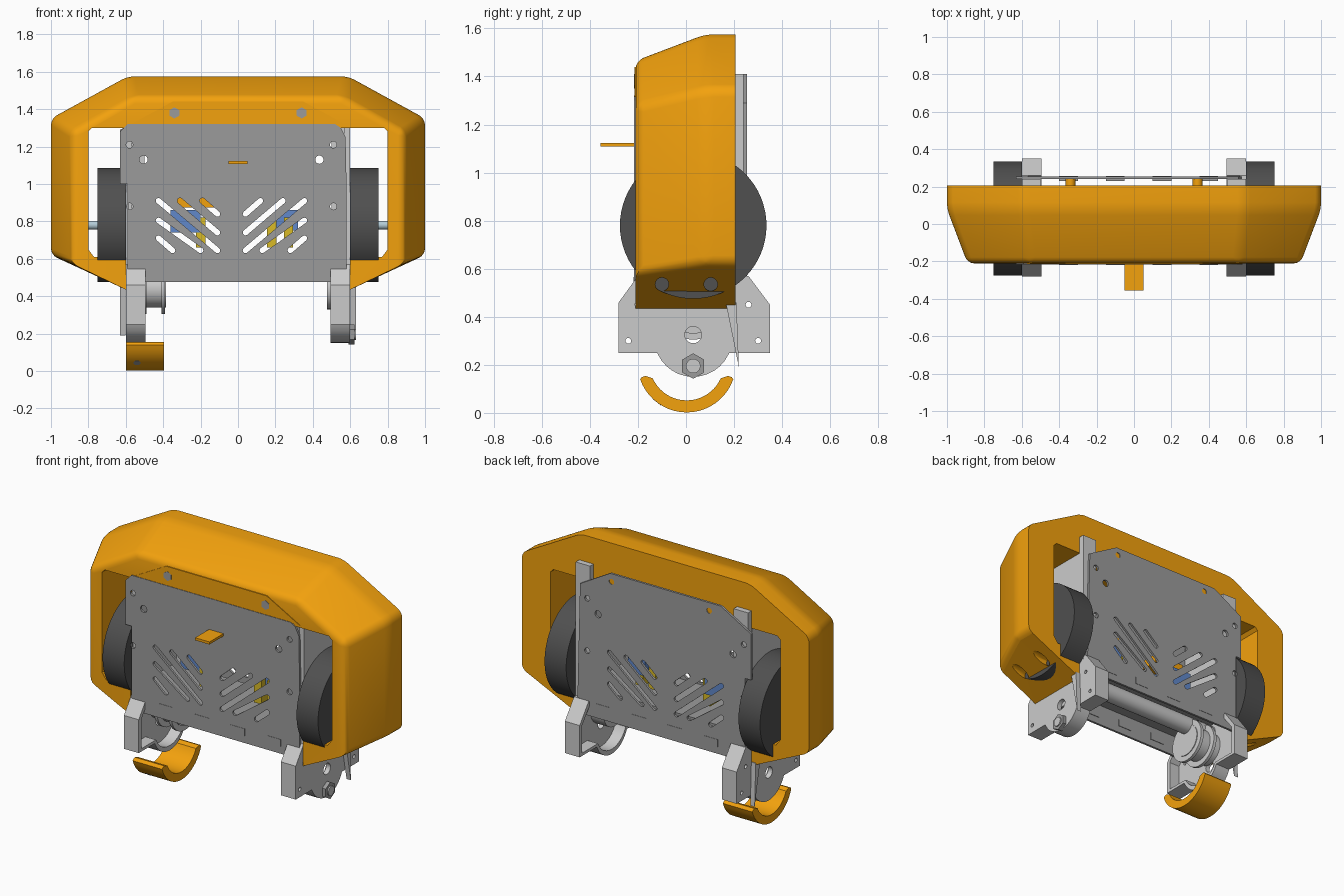
import bpy, bmesh, math
from mathutils import Vector, Matrix

if "Cube" in bpy.data.objects:
    bpy.data.objects.remove(bpy.data.objects["Cube"])

def material(name, col):
    m = bpy.data.materials.new(name)
    m.diffuse_color = (*col, 1)
    m.use_nodes = True
    m.node_tree.nodes["Principled BSDF"].inputs["Base Color"].default_value = m.diffuse_color
    return m

ORANGE = material("orange", (0.90, 0.36, 0.004))
DARK = material("dark_rubber", (0.08, 0.08, 0.08))
PANEL = material("panel_grey", (0.33, 0.33, 0.33))
BLUE = material("blue", (0.12, 0.25, 0.6))
YELLOW = material("yellow", (0.7, 0.5, 0.02))
STEEL = material("pale_steel", (0.45, 0.6, 0.68))

def add(name, bm, mat=None, smooth=True):
    bmesh.ops.recalc_face_normals(bm, faces=bm.faces)
    me = bpy.data.meshes.new(name)
    bm.to_mesh(me)
    bm.free()
    ob = bpy.data.objects.new(name, me)
    bpy.context.collection.objects.link(ob)
    if mat:
        me.materials.append(mat)
    if smooth:
        bpy.ops.object.select_all(action='DESELECT')
        ob.select_set(True)
        bpy.context.view_layer.objects.active = ob
        bpy.ops.object.shade_smooth_by_angle(angle=math.radians(28))
    return ob

def box(name, x, y, z, mat=None):
    bm = bmesh.new()
    bmesh.ops.create_cube(bm, size=1)
    for v in bm.verts:
        v.co = [(a + b) / 2 + c * (b - a) for c, (a, b) in zip(v.co, (x, y, z))]
    return add(name, bm, mat, False)

def rod(name, a, b, r, mat=None, n=40):
    a, b = Vector(a), Vector(b)
    bm = bmesh.new()
    rot = (b - a).to_track_quat('Z', 'Y').to_matrix().to_4x4()
    bmesh.ops.create_cone(bm, cap_ends=True, segments=n, radius1=r, radius2=r,
                          depth=(b - a).length, matrix=Matrix.Translation((a + b) / 2) @ rot)
    return add(name, bm, mat)

def arc_pts(x, y, r, a0, a1, n):
    ts = [math.radians(a0 + (a1 - a0) * i / n) for i in range(n + 1)]
    return [(x + r * math.cos(t), y + r * math.sin(t)) for t in ts]

def circle(x, y, r, n=20):
    return arc_pts(x, y, r, 0, 360, n)[:-1]

def slot(a, b, r=0.015):
    t = math.degrees(math.atan2(b[1] - a[1], b[0] - a[0]))
    return arc_pts(*a, r, t + 90, t + 270, 6) + arc_pts(*b, r, t - 90, t + 90, 6)

def sheet(name, loops, pos, thick, axis='y', mat=None):
    """Filled outline (first loop) with holes; drawn in x-z (axis y) or y-z (axis x)."""
    cu = bpy.data.curves.new(name, 'CURVE')
    cu.dimensions, cu.fill_mode, cu.extrude = '2D', 'BOTH', thick / 2
    for pts in loops:
        sp = cu.splines.new('POLY')
        sp.points.add(len(pts) - 1)
        for p, q in zip(sp.points, pts):
            p.co = (q[0], q[1], 0, 1)
        sp.use_cyclic_u = True
    tmp = bpy.data.objects.new(name + "_curve", cu)
    bpy.context.collection.objects.link(tmp)
    me = bpy.data.meshes.new_from_object(tmp.evaluated_get(bpy.context.evaluated_depsgraph_get()))
    bpy.data.objects.remove(tmp)
    bm = bmesh.new()
    bm.from_mesh(me)
    bmesh.ops.remove_doubles(bm, verts=bm.verts, dist=1e-5)
    for v in bm.verts:
        a, b, c = v.co
        v.co = (a, pos + c, b) if axis == 'y' else (pos + c, a, b)
    return add(name, bm, mat)

# Outer shell: arch with tapered front, lofted between an outer and an inner path
def mirror_path(half):
    return half + [(-x, z) for x, z in reversed(half)]
outer = mirror_path([(0.6, 0.435), (1.0, 0.62), (1.0, 1.35), (0.59, 1.575)])
front = mirror_path([(0.6, 0.435), (0.89, 0.575), (0.89, 1.28), (0.56, 1.465)])
inner = mirror_path([(0.6, 0.61), (0.77, 0.61), (0.8, 0.65), (0.8, 1.28), (0.78, 1.30), (0.6, 1.30)])
bm = bmesh.new()
rows = [[bm.verts.new((x, y, z)) for x, z in path] for path, y in
        ((outer, 0.205), (outer, 0.08), (front, -0.21), (inner, -0.21), (inner, 0.205))]
for a, b in ((0, 1), (1, 2), (3, 4)):
    for i in range(len(rows[a]) - 1):
        bm.faces.new((rows[a][i], rows[a][i + 1], rows[b][i + 1], rows[b][i]))
for o, n in ((rows[0], rows[4]), (rows[2], rows[3])):
    for pair in (([0, 1], [0, 1, 2]), ([1, 2], [2, 3]), ([2, 3], [3, 4, 5]), ([3, 4], [5, 6]),
                 ([4, 5], [6, 7, 8]), ([5, 6], [8, 9]), ([6, 7], [9, 10, 11])):
        bm.faces.new([o[i] for i in pair[0]] + [n[i] for i in reversed(pair[1])])
for e in (0, -1):
    bm.faces.new([r[e] for r in rows])
bmesh.ops.recalc_face_normals(bm, faces=bm.faces)
soft = [bm.edges.get((rows[2][i], rows[2][i + 1])) for i in range(1, 6)]
soft += [bm.edges.get((rows[a][i], rows[a + 1][i])) for a in (0, 1) for i in range(1, 7)]
soft += [bm.edges.get((rows[1][i], rows[1][i + 1])) for i in range(1, 6)]
bmesh.ops.bevel(bm, geom=soft, offset=0.035, segments=4, profile=0.5, affect='EDGES')
shell = add("outer_shell", bm, ORANGE)
# Sideways screw bores through the slanted underside
for y in (-0.1, 0.103):
    cutter = rod("bore_cutter", (-1.1, y, 0.535), (1.1, y, 0.535), 0.028, ORANGE, 24)
    cutter.hide_render = True
    mod = shell.modifiers.new("bore", 'BOOLEAN')
    mod.operation, mod.object, mod.solver = 'DIFFERENCE', cutter, 'EXACT'
    bpy.context.view_layer.objects.active = shell
    bpy.ops.object.modifier_apply(modifier="bore")
    bpy.data.objects.remove(cutter)
for f in shell.data.polygons:       # keep the bored underside flat
    if f.normal.z < -0.85:
        f.use_smooth = False
sheet("shell_brow", [[(-0.58, 1.315), (-0.35, 1.44), (0.35, 1.44), (0.58, 1.315)]], -0.211, 0.006, mat=ORANGE)

# Front and back panels with slanted vents and screw holes
C = -0.035
holes = []
for a, b in (((-.19, .91), (-.11, .84)), ((-.31, .91), (-.11, .74)), ((-.425, .91), (-.11, .645)),
             ((-.425, .805), (-.2, .645)), ((-.425, .71), (-.35, .645))):
    holes += [slot(a, b), slot((2 * C - a[0], a[1]), (2 * C - b[0], b[1]))]
for x, z, r in ((-.58, 1.21, .018), (-.58, .88, .018), (-.505, 1.13, .022)):
    holes += [circle(x, z, r), circle(2 * C - x, z, r)]
low = [(-0.59, 0.475), (0.58, 0.475)]
sheet("front_panel", [low + [(0.58, 1.0), (0.575, 1.25), (0.55, 1.30), (0.52, 1.32), (-0.59, 1.32),
      (-0.63, 1.28), (-0.63, 1.0), (-0.59, 1.0)]] + holes, -0.21, 0.014, mat=PANEL)
sheet("back_panel", [low + [(0.56, 1.29), (0.35, 1.41), (-0.42, 1.41), (-0.63, 1.29), (-0.63, 1.0),
      (-0.59, 1.0)]] + holes + [circle(s * 0.34, 1.36, 0.018) for s in (-1, 1)], 0.247, 0.014, mat=PANEL)
for x in (-0.35, -0.1, 0.15, 0.4):
    box("front_panel_tab", (x - .05, x + .05), (-0.219, -0.2), (0.52, 0.565), PANEL)
    box("back_panel_tab", (x - .05, x + .05), (0.23, 0.256), (0.52, 0.565), PANEL)
box("front_tongue", (-0.05, 0.05), (-0.355, -0.2), (1.108, 1.124), ORANGE)

# Side frames with flanged lower brackets, wheels and fittings on both sides
bracket = [(-0.2, 0.57), (-0.28, 0.46), (-0.28, 0.25), (-0.12, 0.25)]
bracket += arc_pts(0.03, 0.312, 0.162, 205, 335, 12) + [(0.18, 0.25), (0.35, 0.25), (0.35, 0.45), (0.26, 0.57)]
bracket_holes = [circle(.03, .325, .035)] + [circle(y, z, .012) for y, z in
                 ((-.24, .3), (.3, .3), (.26, .45), (-.2, .45))]
for s, side in ((-1, "left"), (1, "right")):
    sheet(side + "_side_frame", [bracket + [(0.2, 0.57), (0.2, 1.31), (-0.2, 1.31)]] + bracket_holes,
          s * 0.583, 0.03, 'x')
    # inset copy of the bracket path gives the flange wall
    cy, cz = 0.035, 0.40
    inset = [(cy + (y - cy) * 0.92, cz + (z - cz) * 0.88) for y, z in bracket]
    sheet(side + "_bracket_flange", [bracket + inset[::-1]], s * 0.545, 0.1, 'x')
    box(side + "_back_strip", sorted((s * 0.5, s * 0.6)), (0.205, 0.24), (0.55, 1.41))
    rod(side + "_wheel", (s * 0.6, 0.03, 0.78), (s * 0.75, 0.03, 0.78), 0.305, DARK, 64)
    rod(side + "_axle_stub", (s * 0.74, 0.03, 0.78), (s * 0.8, 0.03, 0.78), 0.023, STEEL)
    sheet(side + "_fin", [[(0.165, 0.46), (0.21, 0.46), (0.22, 0.19)]], s * 0.617, 0.03, 'x')
    rod(side + "_brow_screw", (s * 0.34, -0.2, 1.38), (s * 0.34, -0.216, 1.38), 0.03, PANEL, 6)
    rod(side + "_back_spacer", (s * 0.34, 0.19, 1.36), (s * 0.34, 0.25, 1.36), 0.026, ORANGE)
rod("right_hex_nut", (0.59, 0.03, 0.195), (0.622, 0.03, 0.195), 0.053, PANEL, 6)
rod("right_bolt_end", (0.57, 0.03, 0.195), (0.63, 0.03, 0.195), 0.03)

# Drive roller and pulley
rod("drive_roller", (-0.57, 0.03, 0.545), (0.57, 0.03, 0.545), 0.055)
box("floor_shelf", (-0.57, 0.57), (-0.2, 0.19), (0.605, 0.62), PANEL)
for name, a, b, r in (("pulley_outer_rim", -.51, -.49, .135), ("pulley_hub", -.57, -.385, .1),
                      ("pulley_inner_rim", -.41, -.39, .135), ("right_bearing", .475, .57, .11)):
    rod(name, (a, 0.03, 0.44), (b, 0.03, 0.44), r)

# Coloured parts behind the vents
box("blue_cell", (-0.36, -0.2), (-0.06, 0.1), (0.74, 0.86), BLUE)
box("right_blue_cell", (0.2, 0.32), (-0.02, 0.12), (0.75, 0.86), BLUE)
box("orange_block", (-0.33, -0.12), (-0.06, 0.06), (0.875, 0.93), ORANGE)
for x in (-0.2, 0.18, 0.27):
    box("yellow_block", (x - .025, x + .025), (-0.06, 0.08), (0.66, 0.82), YELLOW)

# Curved skid under the left bracket, a rounded-end arc in y-z
skid = arc_pts(0.003, 0.207, 0.205, 199, 341, 20) + [(0.19, 0.149), (0.175, 0.154)]
skid += arc_pts(0.003, 0.207, 0.155, 336, 204, 20) + [(-0.169, 0.154), (-0.184, 0.149)]
sheet("curved_skid", [skid], -0.497, 0.205, 'x', ORANGE)
for y in (-0.12, 0.12):
    rod("skid_screw", (-0.54, y, 0.043), (-0.54, y * 0.93, 0.054), 0.02, PANEL, 16)
